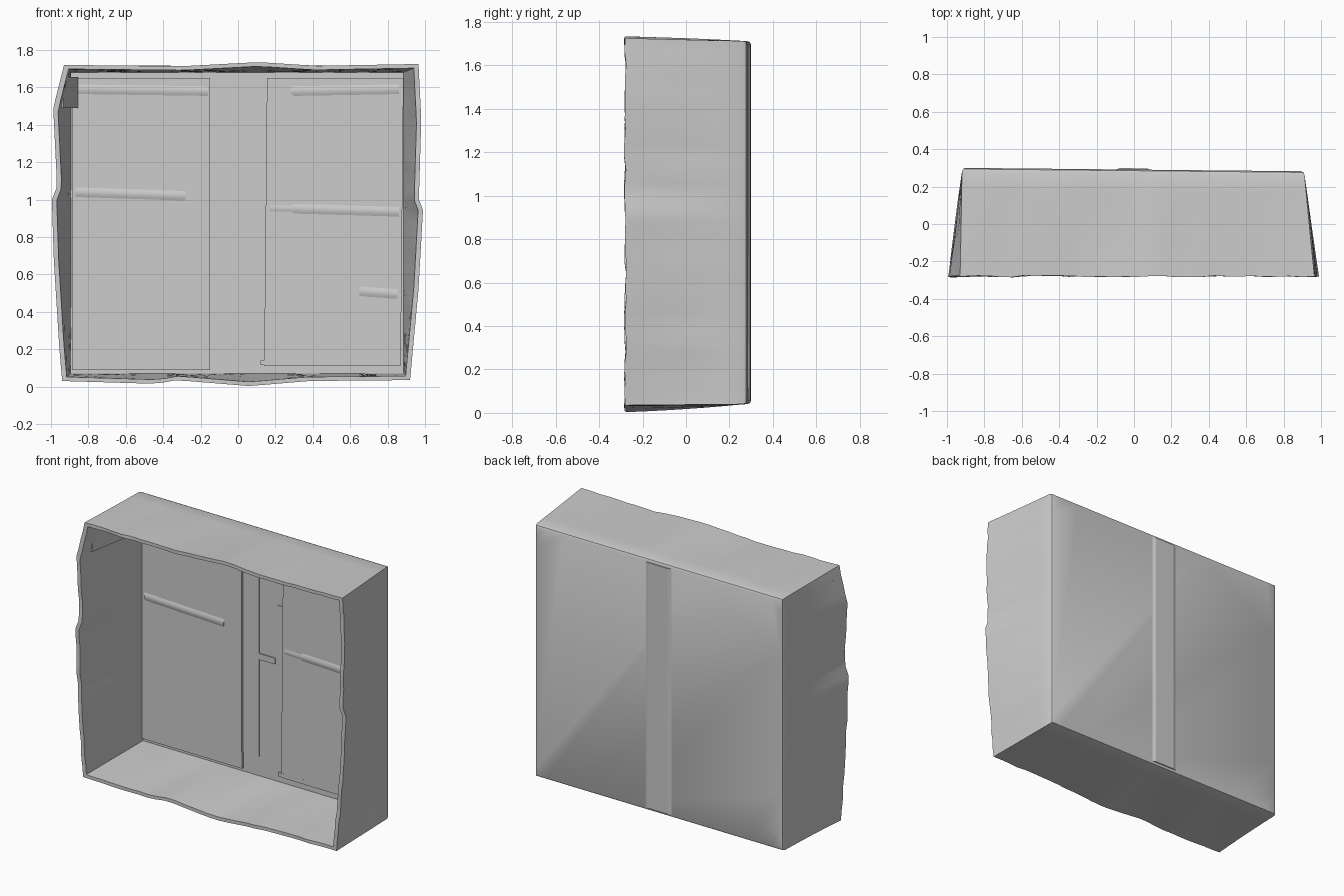
import bpy, bmesh, random
from mathutils import Vector

random.seed(4)
cube = bpy.data.objects.get("Cube")
if cube:
    bpy.data.objects.remove(cube, do_unlink=True)

card = bpy.data.materials.new("grey_cardboard")
card.use_nodes = True
card.diffuse_color = (0.6, 0.6, 0.6, 1)
bsdf = next(n for n in card.node_tree.nodes if n.type == 'BSDF_PRINCIPLED')
bsdf.inputs["Base Color"].default_value = card.diffuse_color
bsdf.inputs["Roughness"].default_value = 0.8


def finish(name, bm, smooth=True):
    bmesh.ops.recalc_face_normals(bm, faces=bm.faces)
    mesh = bpy.data.meshes.new(name)
    bm.to_mesh(mesh)
    bm.free()
    mesh.materials.append(card)
    obj = bpy.data.objects.new(name, mesh)
    bpy.context.collection.objects.link(obj)
    if smooth:
        bpy.ops.object.select_all(action='DESELECT')
        obj.select_set(True)
        bpy.context.view_layer.objects.active = obj
        bpy.ops.object.shade_smooth_by_angle(angle=0.6)
    return obj


def back_y(x, y):
    """The back leans slightly, so depth shifts with x."""
    return y - 0.01 * x


def resample(points, count):
    """Even samples along a polyline, leaving out its end."""
    pts = [Vector(p) for p in points]
    lengths = [(b - a).length for a, b in zip(pts, pts[1:])]
    out = []
    for i in range(count):
        d = sum(lengths) * i / count
        k = 0
        while d > lengths[k]:
            d -= lengths[k]
            k += 1
        out.append(pts[k].lerp(pts[k + 1], d / lengths[k]))
    return out


# Open tray: wavy bulging rim lofted to a straight back
N = 28
BL, BR, TR, TL = (-.94, .03), (.92, .035), (.965, 1.725), (-.93, 1.72)
rim_sides = [
    [BL, (-.44, .015), (-.33, .035), (.06, .003), (.38, .03), BR],
    [BR, (.965, .52), (.99, .96), (.967, 1.0), (.98, 1.43), TR],
    [TR, (.42, 1.715), (.11, 1.735), (-.3, 1.713), TL],
    [TL, (-.988, 1.49), (-.967, 1.07), (-.995, 1.0), (-.985, .68), (-.955, .2), BL],
]


def rectangle(x0, x1, z0, z1):
    c = [(x0, z0), (x1, z0), (x1, z1), (x0, z1)]
    return [p for i in range(4) for p in resample([c[i], c[(i + 1) % 4]], N)]


rim = [p for side in rim_sides for p in resample(side, N)]
middle = Vector((0, .87))
rim_in = [middle + (p - middle) * .974 for p in rim]
back_out = rectangle(-.92, .912, .04, 1.712)
back_in = rectangle(-.892, .886, .07, 1.68)
wrinkle = [random.uniform(-.005, .005) for _ in rim]

bm = bmesh.new()


def ring(front, back, t, y_back, shrink=0.0):
    verts = []
    for i, (f, b) in enumerate(zip(front, back)):
        p = f.lerp(b, t)
        p = p + (p - middle).normalized() * wrinkle[i] * 4 * t * (1 - t)
        p = middle + (p - middle) * (1 - shrink)
        y = -.28 + wrinkle[i] * (1 - t)
        y += (back_y(p.x, y_back) - y) * t
        verts.append(bm.verts.new((p.x, y, p.y)))
    return verts


steps = [k / 6 for k in range(7)]
rings = [ring(rim, back_out, 1, .291, .02), ring(rim, back_out, 1, .285, .006)]
rings += [ring(rim, back_out, t, .27) for t in reversed(steps)]
rings += [ring(rim_in, back_in, t, .268) for t in steps]
for a, b in zip(rings, rings[1:]):
    for i in range(len(a)):
        j = (i + 1) % len(a)
        bm.faces.new((a[i], a[j], b[j], b[i]))
bm.faces.new(rings[0])
bm.faces.new(rings[-1])
finish("box_tray", bm)


def prism(name, profile, z0, z1, lean=0.0):
    """Extrude an (x, y) profile from z0 to z1; lean shifts the top in x."""
    bm = bmesh.new()
    low = [bm.verts.new((x, back_y(x, y), z0)) for x, y in profile]
    high = [bm.verts.new((x + lean, back_y(x, y), z1)) for x, y in profile]
    bm.faces.new(low)
    bm.faces.new(high)
    for i in range(len(low)):
        j = (i + 1) % len(low)
        bm.faces.new((low[i], low[j], high[j], high[i]))
    return finish(name, bm, False)


def panel(name, x0, x1, y0, y1, z0, z1):
    return prism(name, [(x0, y0), (x1, y0), (x1, y1), (x0, y1)], z0, z1)


# Closed bottom flaps inside
panel("right_flap", -.888, -.15, .254, .27, .09, 1.65)
prism("left_flap", [(.14, .254), (.87, .254), (.87, .27), (.14, .27)], .11, 1.65, .015)
panel("left_flap_tab", .12, .31, .252, .268, .115, .14)

# Tape strips over the flap edges, stepping down into the gap
panel("right_tape_outer", -.28, -.15, .25, .256, .2, 1.48)
panel("right_tape_inner", -.15, -.03, .264, .27, .2, 1.48)
panel("left_tape_inner", .1, .15, .264, .27, .2, 1.24)
panel("left_tape_outer", .16, .295, .25, .256, .14, 1.6)
panel("small_label", -.03, .09, .26, .27, .845, .885)


# Soft horizontal folds across the flaps
def fold(name, x0, z0, x1, z1, height=.007, half=.03):
    bm = bmesh.new()
    ends = []
    for x, z in ((x0, z0), (x1, z1)):
        ends.append([bm.verts.new((x, back_y(x, y), z + dz)) for dz, y in
                     ((-half, .256), (-half / 3, .254 - height),
                      (half / 3, .254 - height), (half, .256))])
    a, b = ends
    for i in range(4):
        j = (i + 1) % 4
        bm.faces.new((a[i], a[j], b[j], b[i]))
    bm.faces.new(a)
    bm.faces.new(b)
    return finish(name, bm)


fold("right_flap_fold", -.87, 1.04, -.28, 1.02)
fold("left_flap_fold", .17, .955, .86, .935)
fold("right_flap_top_fold", -.86, 1.59, -.16, 1.58)
fold("left_flap_top_fold", .28, 1.58, .86, 1.59)
fold("left_flap_dent", .65, .51, .85, .495)

# Loose corner tab on the right inner wall
prism("corner_tab", [(-.945, -.2), (-.935, -.2), (-.855, .255), (-.88, .255)], 1.49, 1.655)

# Raised seam tape down the outside of the back
prism("back_seam_tape", [(-.1, .29), (-.075, .298), (.07, .298), (.095, .29)], .06, 1.69)
